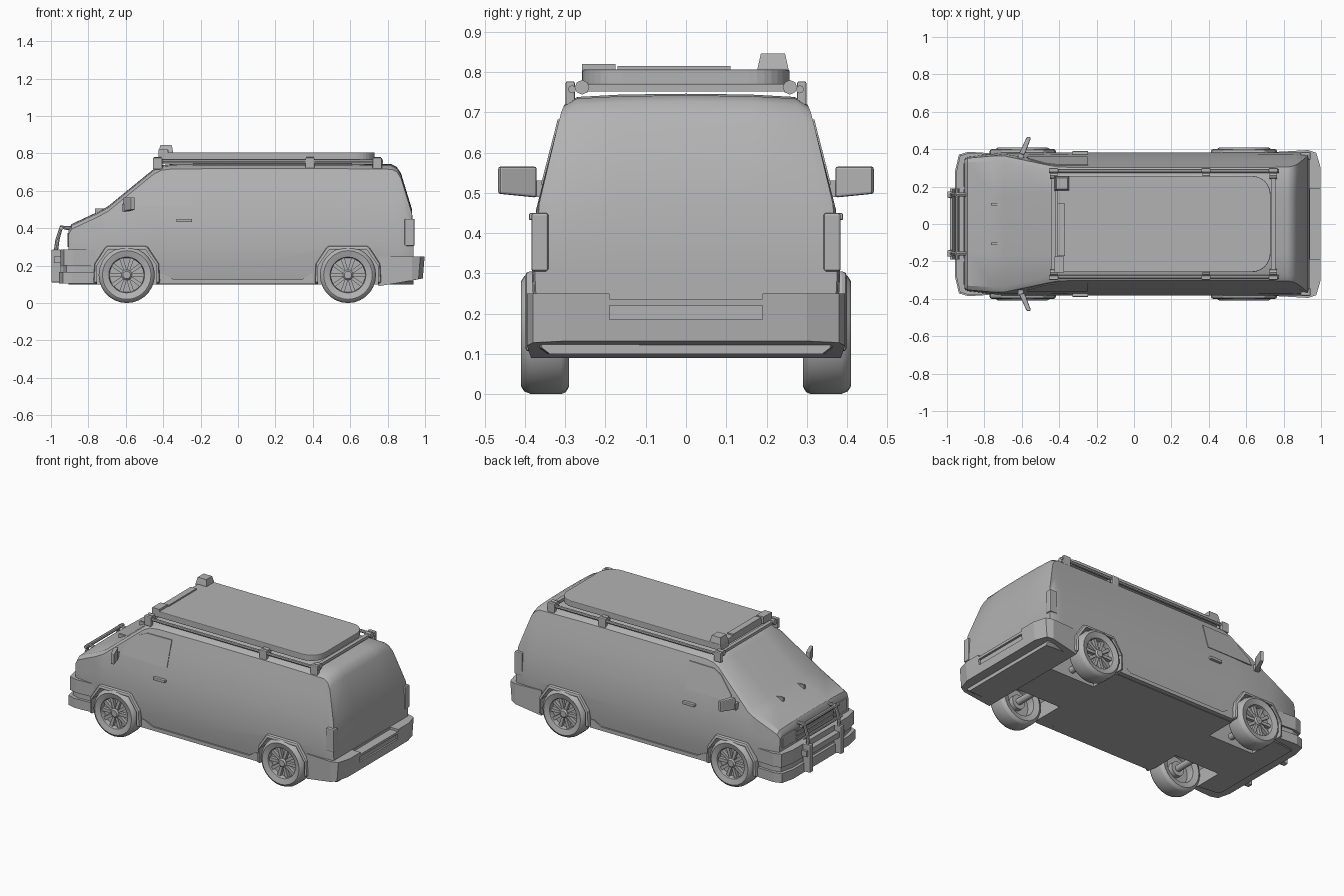
import bpy, bmesh, math

cube = bpy.data.objects.get("Cube")
if cube:
    bpy.data.objects.remove(cube, do_unlink=True)

grey = bpy.data.materials.new("plain_grey")
grey.use_nodes = True
grey.diffuse_color = (0.45, 0.45, 0.45, 1)
grey.node_tree.nodes["Principled BSDF"].inputs["Base Color"].default_value = (0.45, 0.45, 0.45, 1)


def activate(ob):
    bpy.ops.object.select_all(action="DESELECT")
    ob.select_set(True)
    bpy.context.view_layer.objects.active = ob


def apply(ob, kind, **settings):
    activate(ob)
    mod = ob.modifiers.new(kind.lower(), kind)
    for key, value in settings.items():
        setattr(mod, key, value)
    bpy.ops.object.modifier_apply(modifier=mod.name)


def finish(bm, name, mirror=False, bevel=0):
    bmesh.ops.recalc_face_normals(bm, faces=bm.faces)
    mesh = bpy.data.meshes.new(name)
    bm.to_mesh(mesh)
    bm.free()
    ob = bpy.data.objects.new(name, mesh)
    bpy.context.collection.objects.link(ob)
    mesh.materials.append(grey)
    if bevel:
        apply(ob, "BEVEL", width=bevel, segments=2)
    if mirror:
        apply(ob, "MIRROR", use_axis=(False, True, False), use_mirror_merge=False)
    return ob


def smooth(ob, angle=35):
    activate(ob)
    bpy.ops.object.shade_smooth_by_angle(angle=math.radians(angle))


def cut(ob, cutter, keep=False):
    apply(ob, "BOOLEAN", operation="DIFFERENCE", solver="EXACT", object=cutter)
    if not keep:
        bpy.data.objects.remove(cutter, do_unlink=True)


def loft(rings, name, closed=False, **kw):
    """Skin a row of equal rings, with caps unless it is closed."""
    bm = bmesh.new()
    rows = [[bm.verts.new(p) for p in ring] for ring in rings]
    n = len(rows[0])
    for a, b in zip(rows, rows[1:] + rows[:1] if closed else rows[1:]):
        for i in range(n):
            j = (i + 1) % n
            bm.faces.new((a[i], a[j], b[j], b[i]))
    if not closed:
        bm.faces.new(rows[0])
        bm.faces.new(rows[-1])
    return finish(bm, name, **kw)


def side_prism(name, pts, y0, y1, **kw):
    return loft([[(x, y, z) for x, z in pts] for y in (y0, y1)], name, **kw)


def plan_prism(name, pts, z0, z1, **kw):
    return loft([[(x, y, z) for x, y in pts] for z in (z0, z1)], name, **kw)


def box(name, x, y, z, **kw):
    return side_prism(name, [(x[0], z[0]), (x[1], z[0]), (x[1], z[1]), (x[0], z[1])], *y, **kw)


def both(half):
    return half + [(x, -y) for x, y in reversed(half)]


def tube(name, pts, radius, mirror=False):
    curve = bpy.data.curves.new(name, "CURVE")
    curve.dimensions = "3D"
    curve.bevel_depth, curve.bevel_resolution, curve.use_fill_caps = radius, 2, True
    line = curve.splines.new("POLY")
    line.points.add(len(pts) - 1)
    for point, co in zip(line.points, pts):
        point.co = (*co, 1)
    ob = bpy.data.objects.new(name, curve)
    bpy.context.collection.objects.link(ob)
    curve.materials.append(grey)
    activate(ob)
    bpy.ops.object.convert(target="MESH")
    ob = bpy.context.object
    if mirror:
        apply(ob, "MIRROR", use_axis=(False, True, False), use_mirror_merge=False)
    smooth(ob)
    return ob


def lathe(name, profile, x, z, steps=28):
    rings = []
    for k in range(steps):
        a = math.tau * k / steps
        rings.append([(x + r * math.cos(a), y, z + r * math.sin(a)) for r, y in profile])
    ob = loft(rings, name, closed=True, mirror=True)
    smooth(ob, 40)
    return ob


# Body shell: cross-sections along the length
WALL = [(0.1, 0.36), (0.2, 0.378), (0.3, 0.383), (0.46, 0.372), (0.7, 0.31), (0.76, 0.285)]


def wall(z):
    for (za, ya), (zb, yb) in zip(WALL, WALL[1:]):
        if z <= zb:
            return ya + (yb - ya) * (z - za) / (zb - za)
    return WALL[-1][1]


def section(x, top, width):
    half = [(0, 0.1), (0.345, 0.1), (0.365, 0.115), (wall(0.2), 0.2)]
    for f in (0, 0.4, 0.75, 1):
        z = 0.3 + f * (top - 0.325 if top > 0.33 else 0.01)
        half.append((wall(z), z))
    half += [(wall(top) - 0.022, top - 0.006), (0.16, top), (0, top + 0.002)]
    ring = half + [(-y, z) for y, z in reversed(half[1:-1])]
    return [(x, y * width, z) for y, z in ring]


STATIONS = [(-0.905, 0.395, 0.91), (-0.89, 0.42, 0.935), (-0.75, 0.485, 0.98), (-0.695, 0.515, 1),
            (-0.45, 0.715, 1), (-0.41, 0.735, 1), (-0.35, 0.742, 1), (0, 0.744, 1), (0.5, 0.744, 1),
            (0.82, 0.74, 1), (0.85, 0.725, 1), (0.872, 0.69, 1), (0.93, 0.5, 0.99), (0.938, 0.34, 0.98)]
body = loft([section(*s) for s in STATIONS], "body")

# Wheel wells and arch flares
WHEELS = {"front": -0.595, "rear": 0.588}
ARCH = [(-0.16, -0.05), (-0.16, 0.2), (-0.1, 0.285), (0.1, 0.285), (0.16, 0.2), (0.16, -0.05)]
FLARE = [(-0.178, 0.105), (-0.172, 0.21), (-0.11, 0.305), (0.11, 0.305), (0.172, 0.21), (0.178, 0.105)]
for end, cx in WHEELS.items():
    well = side_prism("well_cutter", [(cx + x, z) for x, z in ARCH], 0.15, 0.6, mirror=True)
    cut(body, well, keep=True)
    flare = side_prism(end + "_arch_flares", [(cx + x, z) for x, z in FLARE], 0.34, 0.4,
                       bevel=0.012, mirror=True)
    cut(flare, well)
smooth(body, 32)

# Wheels
TYRE = [(0.095, 0.30), (0.13, 0.29), (0.145, 0.298), (0.15, 0.31), (0.15, 0.385), (0.143, 0.402),
        (0.13, 0.41), (0.105, 0.403), (0.096, 0.4), (0.092, 0.385)]
RIM = [(0.001, 0.35), (0.1, 0.35), (0.1, 0.37), (0.001, 0.37)]
HUB = [(0.001, 0.34), (0.028, 0.34), (0.028, 0.392), (0.02, 0.4), (0.001, 0.4)]
STUB = [(0.001, 0.14), (0.02, 0.14), (0.02, 0.32), (0.045, 0.32), (0.045, 0.355), (0.001, 0.355)]
for end, cx in WHEELS.items():
    for part, profile in (("tyres", TYRE), ("rims", RIM), ("hubs", HUB), ("axle_stubs", STUB)):
        lathe(f"{end}_{part}", profile, cx, 0.15)
    for k in range(10):
        a = math.tau * k / 10
        c, s = math.cos(a), math.sin(a)
        pts = [(cx + r * c - t * s, 0.15 + r * s + t * c)
               for r, t in ((0.02, -0.008), (0.098, -0.011), (0.098, 0.011), (0.02, 0.008))]
        side_prism(end + "_wheel_spokes", pts, 0.365, 0.39, mirror=True)

# Rear bumper with top notch and plate recess, underside rising to the back
rear = plan_prism("rear_bumper", both([(0.752, 0.385), (0.93, 0.395), (0.975, 0.38), (0.998, 0.3)]), 0.09, 0.25)
for v in rear.data.vertices:
    if v.co.z < 0.2:
        v.co.z += (v.co.x - 0.752) * 0.17
        v.co.x -= 0.01 * (v.co.x > 0.95)
cut(rear, box("notch_cutter", (0.941, 1.1), (-0.19, 0.19), (0.236, 0.3)))
cut(rear, box("plate_cutter", (0.982, 1.1), (-0.19, 0.19), (0.185, 0.22)))

# Front bumper: core, upper bar and lower bar
for name, grow, z0, z1 in (("front_bumper_core", -0.012, 0.11, 0.28), ("front_bumper_upper", 0, 0.2, 0.285),
                           ("front_bumper_lower", 0.006, 0.105, 0.165)):
    pts = [(-0.757, 0.372), (-0.88, 0.38), (-0.93, 0.365), (-0.95, 0.28)]
    plan_prism(name, both([(x - grow * (x < -0.8), y + grow) for x, y in pts]), z0, z1)

# Nose details
box("headlamps", (-0.912, -0.88), (0.2, 0.325), (0.3, 0.375), bevel=0.006, mirror=True)
for z in (0.3, 0.328, 0.356):
    box("grille_bar", (-0.912, -0.89), (-0.185, 0.185), (z, z + 0.016))
box("wipers", (-0.765, -0.7), (0.1, 0.112), (0.48, 0.505), mirror=True)

# Bull bar
box("bull_bar_posts", (-0.998, -0.945), (0.14, 0.175), (0.11, 0.285), bevel=0.006, mirror=True)
tube("bull_bar_uprights", [(-0.975, 0.157, 0.27), (-0.965, 0.157, 0.34), (-0.945, 0.157, 0.405),
                           (-0.9, 0.157, 0.4)], 0.011, True)
tube("bull_bar_top", [(-0.945, -0.19, 0.4), (-0.945, 0.19, 0.4)], 0.011)
tube("bull_bar_middle", [(-0.965, -0.19, 0.33), (-0.965, 0.19, 0.33)], 0.009)
box("bull_bar_crossplate", (-0.985, -0.95), (-0.19, 0.19), (0.215, 0.25))

# Side windows, following the wall
glass = [(-0.25, 0.52), (-0.245, 0.682), (-0.42, 0.68), (-0.475, 0.655), (-0.562, 0.56), (-0.572, 0.52)]
loft([[(x, wall(z) + d, z) for x, z in glass] for d in (-0.01, 0.004)], "side_windows", mirror=True)

# Door handles, sills and rear lamps
box("door_handles", (-0.33, -0.245), (0.36, 0.39), (0.432, 0.45), bevel=0.004, mirror=True)
sill = [(-0.425, 0.102), (-0.425, 0.155), (-0.4, 0.155), (-0.34, 0.125), (0.34, 0.125),
        (0.385, 0.155), (0.415, 0.155), (0.415, 0.102)]
side_prism("sills", sill, 0.34, 0.376, mirror=True)
box("rear_lamps", (0.89, 0.944), (0.342, 0.384), (0.305, 0.45), bevel=0.006, mirror=True)

# Door mirrors: arm and swept housing
housing = [(-0.615, 0.375), (-0.572, 0.468), (-0.55, 0.462), (-0.585, 0.37)]
mirrors = plan_prism("door_mirrors", housing, 0.485, 0.565, bevel=0.006, mirror=True)
for v in mirrors.data.vertices:
    if v.co.z < 0.52:
        v.co.z += (abs(v.co.y) - 0.37) * 0.1 + 0.003
box("mirror_arms", (-0.62, -0.59), (0.345, 0.385), (0.49, 0.53), mirror=True)

# Roof box: square at the front, rounded at the back
corner = [(0.63 + 0.1 * math.sin(a), 0.157 + 0.1 * math.cos(a))
          for a in [math.pi / 2 * k / 8 for k in range(9)]]
plan_prism("roof_box", both([(-0.41, 0.257)] + corner), 0.767, 0.806, bevel=0.004)
box("roof_box_front_strip", (-0.41, -0.37), (-0.17, 0.11), (0.79, 0.815))
box("roof_box_latch", (-0.425, -0.375), (-0.258, -0.175), (0.775, 0.82))

# Beacon, tapered to the top
loft([[(-0.385 + sx * w, 0.216 + sy * w, z) for sx, sy in ((-1, -1), (1, -1), (1, 1), (-1, 1))]
      for w, z in ((0.04, 0.77), (0.038, 0.81), (0.03, 0.846))], "beacon")

# Roof rails with feet and clamps
tube("roof_rails", [(-0.455, 0.283, 0.757), (0.775, 0.283, 0.757)], 0.01, True)
for x in (-0.43, 0.385, 0.745):
    box("rail_feet", (x - 0.025, x + 0.025), (0.276, 0.299), (0.715, 0.777), bevel=0.005, mirror=True)
    tube("rail_clamps", [(x - 0.02, 0.258, 0.762), (x + 0.02, 0.258, 0.762)], 0.018, True)
    box("rack_crossbar", (x - 0.012, x + 0.012), (-0.27, 0.27), (0.752, 0.77))
